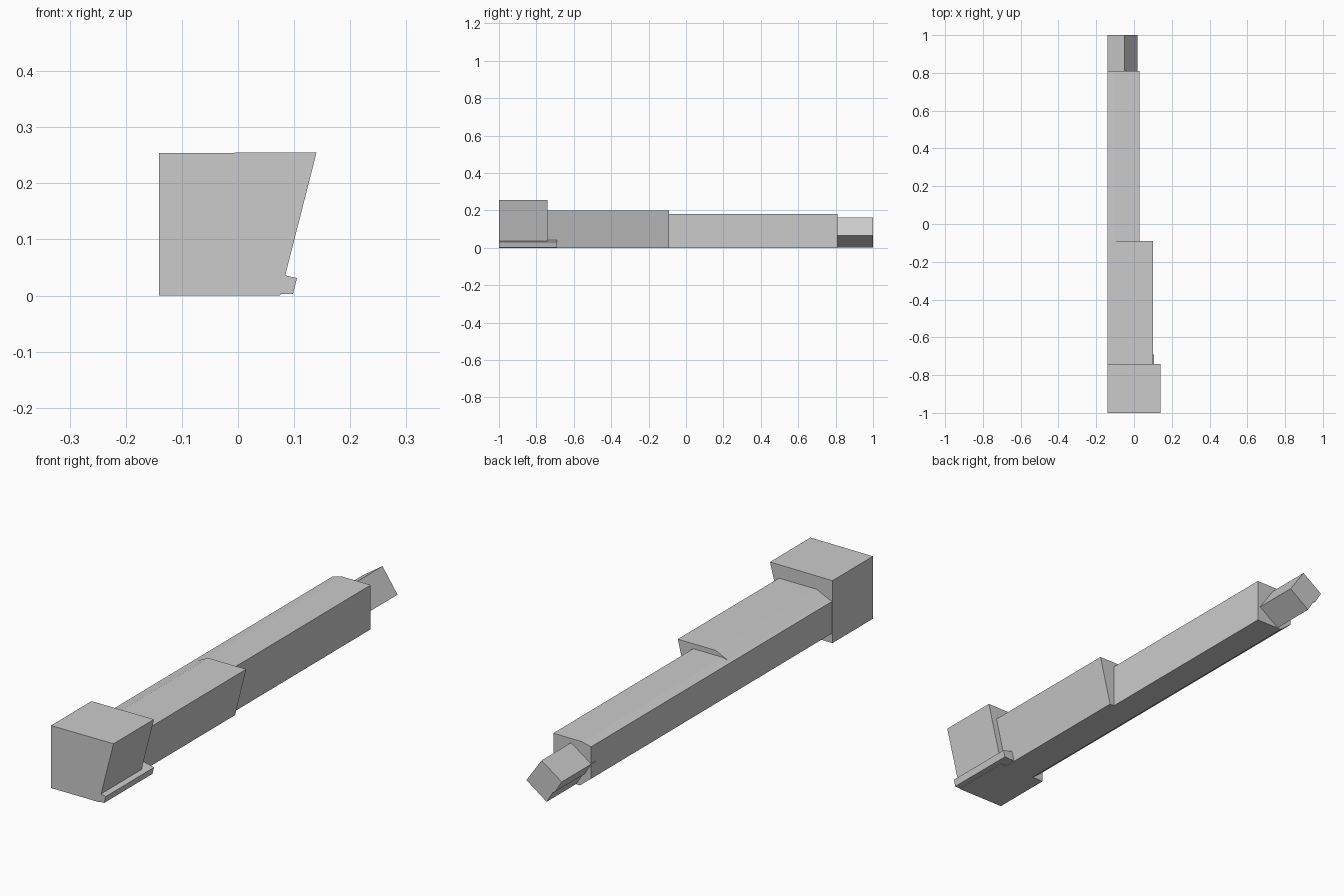
import bpy
import bmesh

cube = bpy.data.objects.get("Cube")
if cube:
    bpy.data.objects.remove(cube, do_unlink=True)

grey = bpy.data.materials.new("plain_grey")
grey.use_nodes = True
colour = (0.6, 0.6, 0.6, 1)
grey.diffuse_color = colour
grey.node_tree.nodes["Principled BSDF"].inputs["Base Color"].default_value = colour


def prism(name, profile, y0, y1):
    """Extrude an (x, z) profile along y from y0 to y1."""
    bm = bmesh.new()
    face = bm.faces.new([bm.verts.new((x, y0, z)) for x, z in profile])
    new = bmesh.ops.extrude_face_region(bm, geom=[face])["geom"]
    moved = [v for v in new if isinstance(v, bmesh.types.BMVert)]
    bmesh.ops.translate(bm, verts=moved, vec=(0, y1 - y0, 0))
    bmesh.ops.recalc_face_normals(bm, faces=bm.faces)
    mesh = bpy.data.meshes.new(name)
    bm.to_mesh(mesh)
    bm.free()
    mesh.materials.append(grey)
    obj = bpy.data.objects.new(name, mesh)
    bpy.context.scene.collection.objects.link(obj)
    return obj


# Lower left bevel shared by the long parts
bevel = [(-0.09, 0), (-0.14, 0.04)]

# Long bar running the length of the model
prism("main_bar", bevel + [(-0.14, 0.17), (-0.10, 0.18), (0.03, 0.18), (0.03, 0)],
      -0.80, 0.81)

# Wider slanted section behind the head
prism("wide_section", bevel + [(-0.14, 0.167), (-0.07, 0.20), (0.10, 0.20), (0.05, 0)],
      -0.80, -0.09)

# Tall head block with a slanted right side
prism("head_block", [(-0.141, 0), (-0.141, 0.254), (0.14, 0.255), (0.075, 0)],
      -1.0, -0.74)

# Thin lip along the foot of the slanted side
prism("foot_lip", [(0, 0), (0.04, 0.047), (0.105, 0.031), (0.098, 0.003)],
      -1.0, -0.69)

# Tilted square peg at the back, with a shallow groove low on its left
prism("tail_peg", [(-0.05, 0.163), (0.018, 0.065), (-0.073, 0.001),
                   (-0.10, 0.045), (-0.112, 0.053), (-0.141, 0.10)],
      0.78, 1.0)
